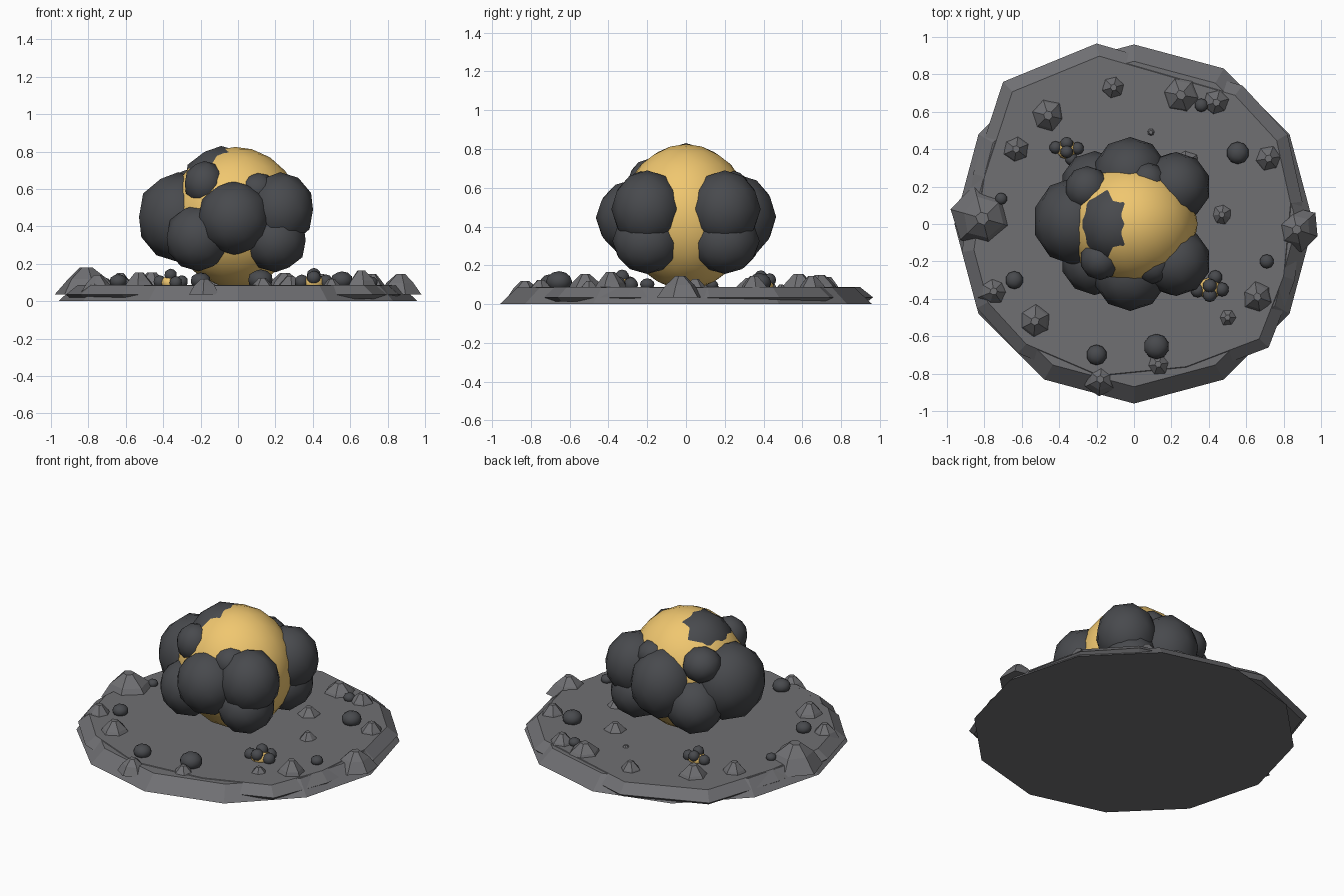
import bpy, bmesh, math, random
from mathutils import Matrix, Vector

if "Cube" in bpy.data.objects:
    bpy.data.objects.remove(bpy.data.objects["Cube"])

random.seed(4)


def material(name, c):
    m = bpy.data.materials.new(name)
    m.diffuse_color = (*c, 1)
    m.use_nodes = True
    m.node_tree.nodes["Principled BSDF"].inputs["Base Color"].default_value = m.diffuse_color
    return m


DARK = material("charcoal", (0.065, 0.068, 0.075))
GOLD = material("gold", (0.87, 0.57, 0.16))
STONE = material("stone", (0.16, 0.16, 0.17))


def finish(bm, name, mat, smooth=False):
    bmesh.ops.recalc_face_normals(bm, faces=bm.faces)
    for f in bm.faces:
        f.smooth = smooth
    me = bpy.data.meshes.new(name)
    bm.to_mesh(me)
    bm.free()
    me.materials.append(mat)
    ob = bpy.data.objects.new(name, me)
    bpy.context.collection.objects.link(ob)
    return ob


def ball(name, pos, scale, mat, sub=2):
    bm = bmesh.new()
    bmesh.ops.create_icosphere(bm, subdivisions=sub, radius=1)
    bm.transform(Matrix.Translation(pos) @ Matrix.Diagonal((*scale, 1)))
    return finish(bm, name, mat, True)


def slab(name, rings):
    """Closed stack of equal-length point rings [(points, z), ...]."""
    bm = bmesh.new()
    vs = [[bm.verts.new((x, y, z)) for x, y in pts] for pts, z in rings]
    n = len(vs[0])
    for a, b in zip(vs, vs[1:]):
        for i in range(n):
            j = (i + 1) % n
            bm.faces.new((a[i], a[j], b[j], b[i]))
    bm.faces.new(vs[0][::-1])
    bm.faces.new(vs[-1])
    return finish(bm, name, STONE)


def circle(n, r):
    return [(r * math.sin(2 * math.pi * i / n), r * math.cos(2 * math.pi * i / n)) for i in range(n)]


def mound(i, x, y, r, top):
    n = random.choice((6, 7))
    a0 = random.uniform(0, 6)
    rings = []
    for k, z in ((1.0, 0.035), (0.62, 0.035 + (top - 0.035) * 0.58), (0.2, top)):
        pts = []
        for s in range(n):
            a = a0 + 2 * math.pi * s / n
            q = r * k * random.uniform(0.9, 1.08)
            pts.append((x + q * math.cos(a), y + q * math.sin(a)))
        rings.append((pts, z))
    slab(f"mound_{i}", rings)


# Base: regular twelve-sided plate with an irregular plate laid over it
slab("base_plate", [(circle(12, 0.96), 0.0), (circle(12, 0.87), 0.085)])
rim = [(-0.2, 0.965), (-0.7, 0.76), (-0.86, 0.27), (-0.92, -0.15), (-0.84, -0.45),
       (-0.62, -0.69), (-0.2, -0.87), (0.3, -0.82), (0.72, -0.66), (0.86, -0.3),
       (0.9, 0.12), (0.82, 0.48), (0.58, 0.74)]
slab("upper_plate", [([(x * .97, y * .97) for x, y in rim], 0.012), (rim, 0.035),
                     ([(x * .93, y * .93) for x, y in rim], 0.088)])

# Rock mounds round the rim: x, y, radius, top height
mounds = [(-.81, .03, .18, .18), (-.46, .58, .12, .155), (-.63, .4, .1, .15),
          (-.75, -.36, .1, .14), (-.53, -.52, .12, .155), (-.18, -.83, .1, .12),
          (-.11, .73, .09, .14), (.25, .69, .13, .15), (.44, .65, .1, .145),
          (.72, .35, .1, .145), (.87, -.03, .125, .145), (.66, -.39, .11, .165),
          (.5, -.5, .075, .12), (.47, .05, .08, .13), (.28, .33, .1, .135),
          (.13, -.75, .09, .125), (.09, .49, .05, .1)]
for i, m in enumerate(mounds):
    mound(i, *m)

# Dark pebbles: x, y, radius
for i, (x, y, r) in enumerate([(-.64, -.3, .048), (-.2, -.7, .055), (.12, -.655, .068),
                               (.71, -.2, .038), (.555, .38, .06), (-.71, .135, .032),
                               (.36, .635, .036)]):
    ball(f"pebble_{i}", (x, y, .085 + r * .45), (r, r, r * .8), DARK)

# Two small gold nuggets crowned with dark beads
for i, (x, y, s) in enumerate([(.405, -.345, 1.0), (-.36, .4, .9)]):
    ball(f"small_nugget_{i}", (x, y, .1), (.06 * s, .06 * s, .045 * s), GOLD)
    for j, (dx, dy, z) in enumerate([(0, .015, .14), (.065, -.005, .105), (-.065, -.01, .105),
                                     (0, -.035, .125), (.03, .06, .1)]):
        if i:
            dy = -dy
        ball(f"small_bead_{i}_{j}", (x + dx * s, y + dy * s, z), (.038 * s,) * 3, DARK)

# Large gold core
ball("gold_core", (-.015, 0, .45), (.355, .335, .375), GOLD, 3)

# Dark lumps covering the core: x, y, z, rx, ry, rz
lumps = [(-.09, 0, .62, .21, .225, .21), (-.32, .015, .45, .22, .235, .24),
         (-.02, -.265, .445, .2, .2, .2), (-.02, .265, .45, .2, .2, .22),
         (.225, -.2, .49, .185, .185, .2), (.225, .2, .49, .185, .185, .2),
         (.2, -.2, .325, .17, .18, .17), (.2, .2, .325, .17, .18, .17),
         (-.21, -.2, .34, .18, .18, .18), (-.21, .21, .34, .18, .18, .18),
         (-.18, -.19, .63, .11, .11, .12), (-.25, .19, .6, .12, .12, .11),
         (.1, -.21, .59, .11, .11, .1), (.07, .23, .6, .1, .1, .09)]
for i, l in enumerate(lumps):
    ball(f"lump_{i}", l[:3], l[3:], DARK)
